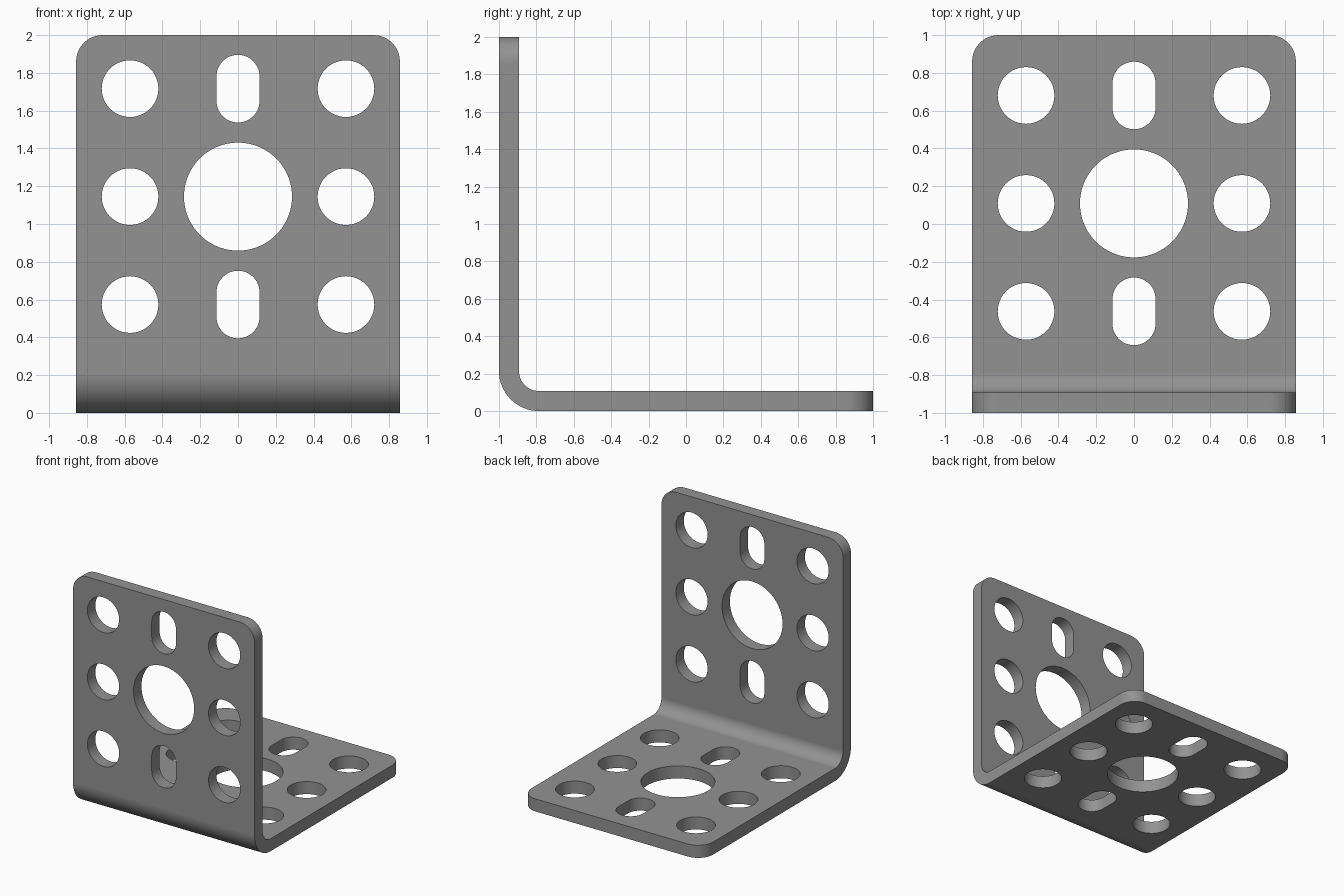
import bpy, bmesh
from math import sin, cos, pi
from mathutils import Vector, Matrix

if "Cube" in bpy.data.objects:
    bpy.data.objects.remove(bpy.data.objects["Cube"])

W, T = 0.857, 0.107          # half width, plate thickness
R_OUT, R_IN = 0.214, 0.107   # bend radii
R_CORNER = 0.14
PITCH, R_HOLE, R_BIG = 0.5715, 0.15, 0.286
SLOT_R, SLOT_HALF = 0.114, 0.179


def new_object(name, bm):
    bmesh.ops.recalc_face_normals(bm, faces=bm.faces)
    mesh = bpy.data.meshes.new(name)
    bm.to_mesh(mesh)
    bm.free()
    obj = bpy.data.objects.new(name, mesh)
    bpy.context.collection.objects.link(obj)
    return obj


def extrude_profile(bm, points, vector):
    face = bm.faces.new([bm.verts.new(p) for p in points])
    moved = bmesh.ops.extrude_face_region(bm, geom=[face])["geom"]
    verts = [v for v in moved if isinstance(v, bmesh.types.BMVert)]
    bmesh.ops.translate(bm, verts=verts, vec=vector)


def bend_arc(radius, n=16):
    cy, cz = -1 + R_OUT, R_OUT
    return [(cy - radius * cos(i / n * pi / 2), cz - radius * sin(i / n * pi / 2))
            for i in range(n + 1)]


# L-shaped plate with a rounded bend
outline = [(-1, 2)] + bend_arc(R_OUT) + [(1, 0), (1, T)] + bend_arc(R_IN)[::-1] + [(-1 + T, 2)]
bm = bmesh.new()
extrude_profile(bm, [(-W, y, z) for y, z in outline], Vector((2 * W, 0, 0)))

# Rounded free corners on both legs
corners = []
for e in bm.edges:
    a, b = (v.co for v in e.verts)
    at_side = abs(a.x - b.x) < 1e-5
    at_top = min(a.z, b.z) > 1.99
    at_end = min(a.y, b.y) > 0.99
    if at_side and (at_top or at_end):
        corners.append(e)
bmesh.ops.bevel(bm, geom=corners, offset=R_CORNER, offset_type='OFFSET',
                segments=12, profile=0.5, affect='EDGES')
bracket = new_object("angle_bracket", bm)

# Dark grey metal
metal = bpy.data.materials.new("dark_grey")
metal.diffuse_color = (0.29, 0.29, 0.29, 1)
metal.use_nodes = True
metal.node_tree.nodes["Principled BSDF"].inputs["Base Color"].default_value = metal.diffuse_color
bracket.data.materials.append(metal)


# Hole pattern: round holes, central opening and slots, per leg
def add_hole(bm, matrix, u, v, radius, stretch=0.0, n=48):
    pts = []
    for end, start in ((stretch, 0), (-stretch, pi)):
        for i in range(n // 2 + 1):
            if stretch == 0 and i == n // 2:
                continue
            a = start + i * 2 * pi / n
            pts.append(matrix @ Vector((u + radius * cos(a), v + end + radius * sin(a), -0.1)))
    extrude_profile(bm, pts, matrix.to_3x3() @ Vector((0, 0, 0.3)))


floor_leg = Matrix.Translation((0, 0.109, 0))
wall_leg = Matrix.Translation((0, -1 + T, 1.145)) @ Matrix.Rotation(pi / 2, 4, 'X')
bm = bmesh.new()
for leg in (floor_leg, wall_leg):
    add_hole(bm, leg, 0, 0, R_BIG, n=72)
    for row in (-1, 0, 1):
        for side in (-1, 1):
            add_hole(bm, leg, side * PITCH, row * PITCH, R_HOLE)
        if row:
            add_hole(bm, leg, 0, row * PITCH, SLOT_R, SLOT_HALF - SLOT_R)
cutter = new_object("hole_cutter", bm)
cutter.hide_render = True

# Cut the holes and finish shading
bpy.context.view_layer.objects.active = bracket
bracket.select_set(True)
cut = bracket.modifiers.new("holes", 'BOOLEAN')
cut.operation, cut.solver, cut.object = 'DIFFERENCE', 'EXACT', cutter
bpy.ops.object.modifier_apply(modifier=cut.name)
bpy.data.objects.remove(cutter, do_unlink=True)
bpy.ops.object.shade_smooth_by_angle(angle=pi / 6)
normals = bracket.modifiers.new("flat_faces", 'WEIGHTED_NORMAL')
normals.keep_sharp = True
